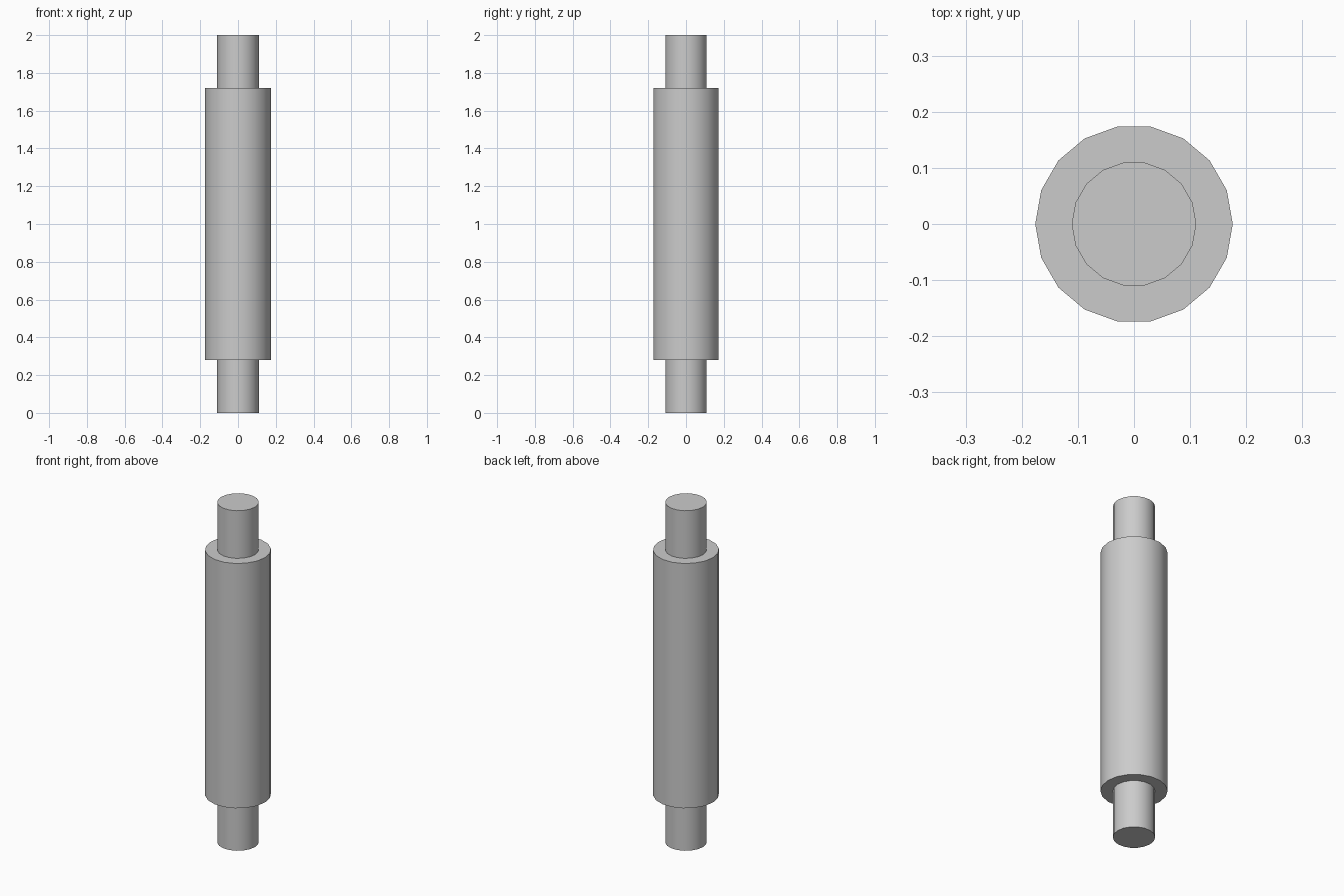
import bpy, bmesh
from math import cos, sin, tau, radians

if "Cube" in bpy.data.objects:
    bpy.data.objects.remove(bpy.data.objects["Cube"])

SIDES = 18
# stepped shaft profile: (radius, height) from bottom to top
PROFILE = [(0.111, 0.0), (0.111, 0.28), (0.176, 0.28),
           (0.176, 1.72), (0.111, 1.72), (0.111, 2.0)]


def lathe(name, profile, sides):
    bm = bmesh.new()
    rings = [[bm.verts.new((r * cos(tau * i / sides), r * sin(tau * i / sides), z))
              for i in range(sides)] for r, z in profile]
    # side walls and shoulders
    for low, high in zip(rings, rings[1:]):
        for i in range(sides):
            j = (i + 1) % sides
            bm.faces.new((low[i], low[j], high[j], high[i]))
    # end caps
    bm.faces.new(rings[0][::-1])
    bm.faces.new(rings[-1])
    mesh = bpy.data.meshes.new(name)
    bm.to_mesh(mesh)
    bm.free()
    obj = bpy.data.objects.new(name, mesh)
    bpy.context.collection.objects.link(obj)
    return obj


# roller body with a narrower journal at each end
shaft = lathe("stepped_shaft", PROFILE, SIDES)
bpy.context.view_layer.objects.active = shaft
shaft.select_set(True)
bpy.ops.object.shade_smooth_by_angle(angle=radians(30))
